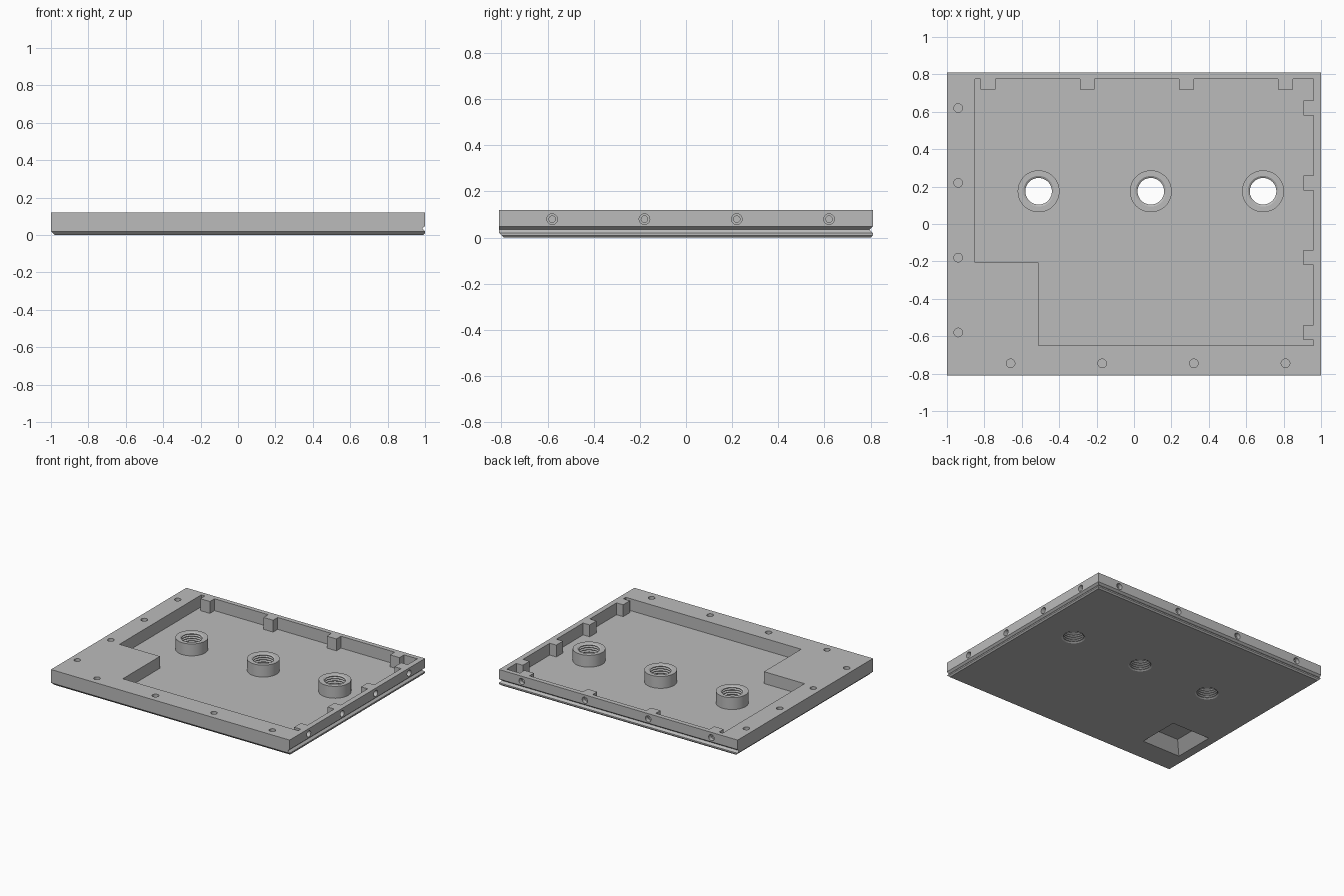
import bpy, bmesh, math
from mathutils import Matrix, Vector

cube = bpy.data.objects.get("Cube")
if cube:
    bpy.data.objects.remove(cube, do_unlink=True)

W, D, TOP, FLOOR = 1.0, 0.81, 0.12, 0.03
SEG = 48
BORE = 0.082
PORTS = [(-0.51, 0.175), (0.09, 0.175), (0.69, 0.175)]
BACK_X = [-0.78, -0.25, 0.28, 0.81]      # back tabs and screw holes
SIDE_Y = [-0.58, -0.18, 0.22, 0.62]      # side tabs and screw holes
FRONT_X = [-0.66, -0.17, 0.32, 0.81]     # front pin holes

grey = bpy.data.materials.new("light grey")
grey.use_nodes = True
colour = (0.5, 0.5, 0.5, 1)
grey.diffuse_color = colour
grey.node_tree.nodes["Principled BSDF"].inputs["Base Color"].default_value = colour


def make_object(name, bm):
    bmesh.ops.recalc_face_normals(bm, faces=bm.faces)
    mesh = bpy.data.meshes.new(name)
    bm.to_mesh(mesh)
    bm.free()
    mesh.materials.append(grey)
    obj = bpy.data.objects.new(name, mesh)
    bpy.context.collection.objects.link(obj)
    return obj


def activate(obj):
    bpy.ops.object.select_all(action='DESELECT')
    obj.select_set(True)
    bpy.context.view_layer.objects.active = obj


def cut(obj, cutter):
    cutter.hide_render = True
    mod = obj.modifiers.new("cut", 'BOOLEAN')
    mod.operation = 'DIFFERENCE'
    mod.solver = 'EXACT'
    mod.object = cutter
    activate(obj)
    bpy.ops.object.modifier_apply(modifier=mod.name)
    bpy.data.objects.remove(cutter, do_unlink=True)


def loft(bm, rings, cap=True):
    loops = [[bm.verts.new(p) for p in ring] for ring in rings]
    n = len(loops[0])
    for a, b in zip(loops, loops[1:]):
        for i in range(n):
            j = (i + 1) % n
            bm.faces.new((a[i], a[j], b[j], b[i]))
    if cap:
        bm.faces.new(loops[0][::-1])
        bm.faces.new(loops[-1])


def lathe(bm, profile, origin, axis=(0, 0, 1), cap=True):
    # profile holds (radius, distance along the axis)
    turn = Vector((0, 0, 1)).rotation_difference(Vector(axis)).to_matrix().to_4x4()
    place = Matrix.Translation(origin) @ turn
    angles = [2 * math.pi * i / SEG for i in range(SEG)]
    loft(bm, [[place @ Vector((r * math.cos(a), r * math.sin(a), h)) for a in angles]
              for r, h in profile], cap)


# Panel: plain bevel at front and -x, grooved lip at back and +x
bm = bmesh.new()
levels = [(0, 0.02, 0.01), (0.01, 0.01, 0), (0.02, 0, 0),
          (0.035, 0, 0.015), (0.048, 0, 0), (TOP, 0, 0)]
loft(bm, [[(-W + p, -D + p, z), (W - q, -D + p, z), (W - q, D - q, z), (-W + p, D - q, z)]
          for z, p, q in levels])
panel = make_object("panel", bm)

# Pocket outline, with screw tabs left standing on two walls
L, R, F, B = -0.85, 0.96, -0.65, 0.775
HALF, DEEP = 0.04, 0.055
outline = [(L, -0.205), (-0.51, -0.205), (-0.51, F), (R, F)]
for y in SIDE_Y:
    outline += [(R, y - HALF), (R - DEEP, y - HALF), (R - DEEP, y + HALF), (R, y + HALF)]
outline.append((R, B))
for x in reversed(BACK_X):
    outline += [(x + HALF, B), (x + HALF, B - DEEP), (x - HALF, B - DEEP), (x - HALF, B)]
outline.append((L, B))
bm = bmesh.new()
loft(bm, [[(x, y, z) for x, y in outline] for z in (FLOOR, TOP + 0.1)])
cut(panel, make_object("pocket_cutter", bm))

# Port bores, pin holes, stepped screw holes and underside recess
bm = bmesh.new()
for x, y in PORTS:
    lathe(bm, [(BORE, -0.05), (BORE, TOP + 0.05)], (x, y, 0))
pin = [(0.023, -0.08), (0.023, 0.05)]
for y in SIDE_Y:
    lathe(bm, pin, (-0.94, y, TOP))
for x in FRONT_X:
    lathe(bm, pin, (x, -0.745, TOP))
screw = [(0.014, -0.08), (0.014, -0.03), (0.023, -0.03), (0.023, 0.05)]
for y in SIDE_Y:
    lathe(bm, screw, (W, y, 0.08), (1, 0, 0))
for x in BACK_X:
    lathe(bm, screw, (x, D, 0.08), (0, 1, 0))
cx, cy = -0.755, -0.45
loft(bm, [[(cx + sx * h, cy + sy * h, z) for sx, sy in ((-1, -1), (1, -1), (1, 1), (-1, 1))]
          for h, z in ((0.17, -0.01), (0.087, 0.073))])
cut(panel, make_object("hole_cutter", bm))

# Threaded collars around the ports
TURNS = 7
profile = [(0.112, FLOOR), (0.112, TOP), (BORE, TOP)]
for i in range(TURNS):
    z = TOP - TOP * i / TURNS
    step = TOP / TURNS
    profile += [(0.071, z - 0.4 * step), (0.071, z - 0.6 * step), (BORE, z - step)]
collars = []
for i, (x, y) in enumerate(PORTS):
    bm = bmesh.new()
    lathe(bm, profile, (x, y, 0), cap=False)
    # the sheet is open, so orient it by its outer wall
    collar = make_object(f"threaded_collar_{i + 1}", bm)
    face = collar.data.polygons[0]
    if face.normal.dot(face.center - Vector((x, y, face.center.z))) < 0:
        collar.data.flip_normals()
    collars.append(collar)

for obj in [panel] + collars:
    activate(obj)
    bpy.ops.object.shade_smooth_by_angle(angle=math.radians(25))
